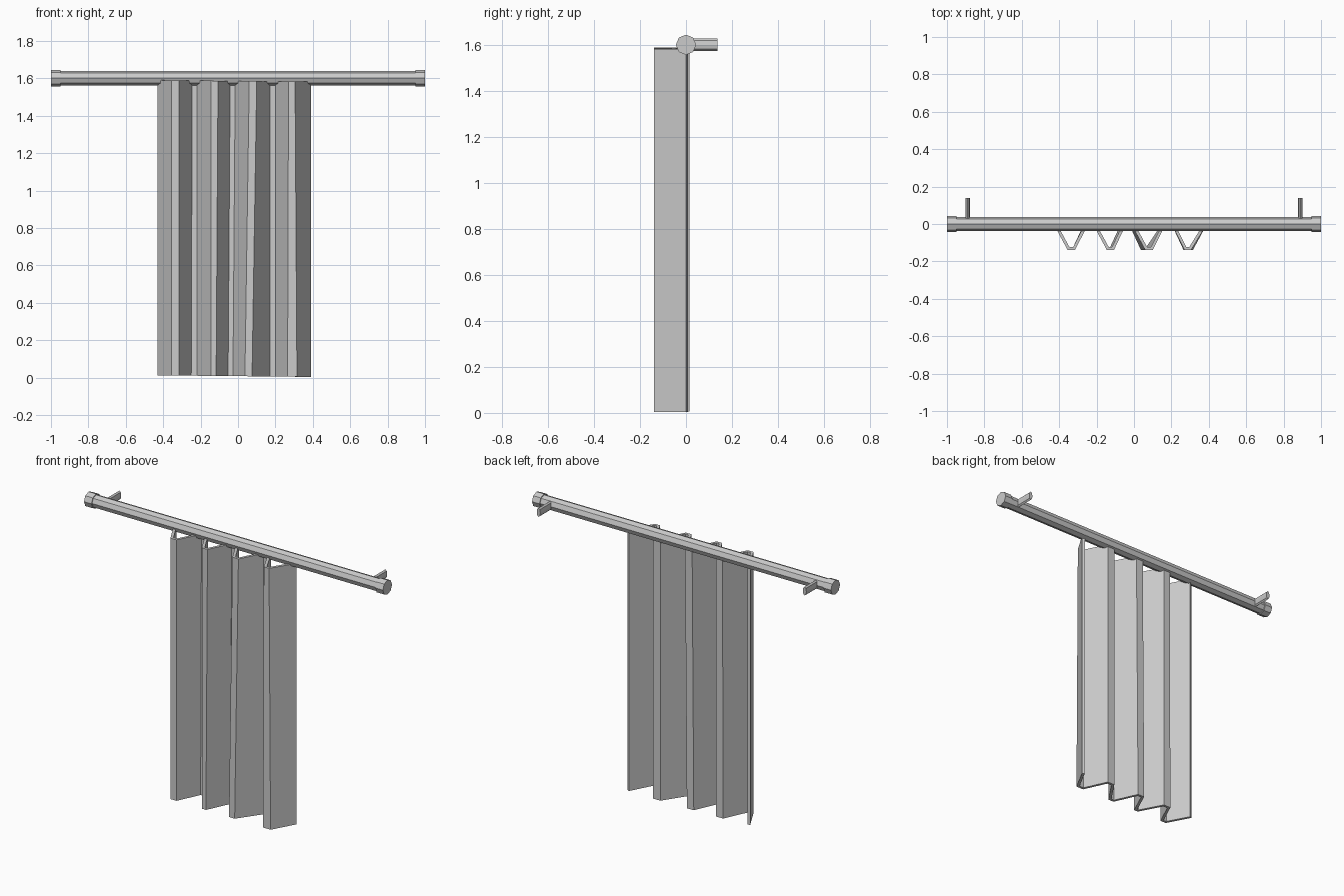
import bpy, math
from mathutils import Matrix

cube = bpy.data.objects.get("Cube")
if cube:
    bpy.data.objects.remove(cube, do_unlink=True)

grey = bpy.data.materials.new("plain grey")
grey.use_nodes = True
colour = (0.6, 0.6, 0.6, 1)
grey.diffuse_color = colour
grey.node_tree.nodes["Principled BSDF"].inputs["Base Color"].default_value = colour

ROD_Z = 1.601


def prism(name, sides, length, location, rotation, scale):
    """Flat-sided cylinder with its scale applied before rotation."""
    bpy.ops.mesh.primitive_cylinder_add(vertices=sides, radius=1, depth=length,
                                        location=location, rotation=rotation)
    ob = bpy.context.object
    ob.name = name
    ob.data.transform(Matrix.Diagonal((*scale, 1, 1)))
    ob.data.materials.append(grey)
    return ob


# Rod with a collar at each end and two flattened wall brackets
along_x = (0, math.pi / 2, 0)
prism("rod", 8, 1.92, (0, 0, ROD_Z), along_x, (0.038, 0.038))
for side, x in (("left", 1), ("right", -1)):
    prism(side + "_end_cap", 8, 0.05, (x * 0.975, 0, ROD_Z), along_x, (0.044, 0.044))
    prism(side + "_bracket", 8, 0.138, (x * 0.89, 0.069, ROD_Z),
          (math.pi / 2, 0, 0), (0.012, 0.027))

# Pleated curtain: fold positions along the top and bottom hems
top = [-0.43, -0.355, -0.315, -0.245, -0.22, -0.145, -0.107, -0.042,
       -0.015, 0.06, 0.10, 0.17, 0.20, 0.27, 0.305, 0.39]
bottom = [-0.43, -0.355, -0.315, -0.25, -0.22, -0.145, -0.117, -0.053,
          -0.027, 0.037, 0.075, 0.17, 0.20, 0.265, 0.315, 0.39]
verts = []
for folds, height in ((bottom, 0.008), (top, 1.586)):
    for i, x in enumerate(folds):
        y = -0.139 if i % 4 in (1, 2) else 0.0
        verts.append((x, y, height - 0.01 * x))
n = len(top)
faces = [(i, i + 1, n + i + 1, n + i) for i in range(n - 1)]
mesh = bpy.data.meshes.new("curtain")
mesh.from_pydata(verts, [], faces)
mesh.materials.append(grey)
curtain = bpy.data.objects.new("curtain", mesh)
bpy.context.collection.objects.link(curtain)
cloth = curtain.modifiers.new("cloth_thickness", "SOLIDIFY")
cloth.thickness = 0.016
cloth.offset = -1
cloth.use_even_offset = True
